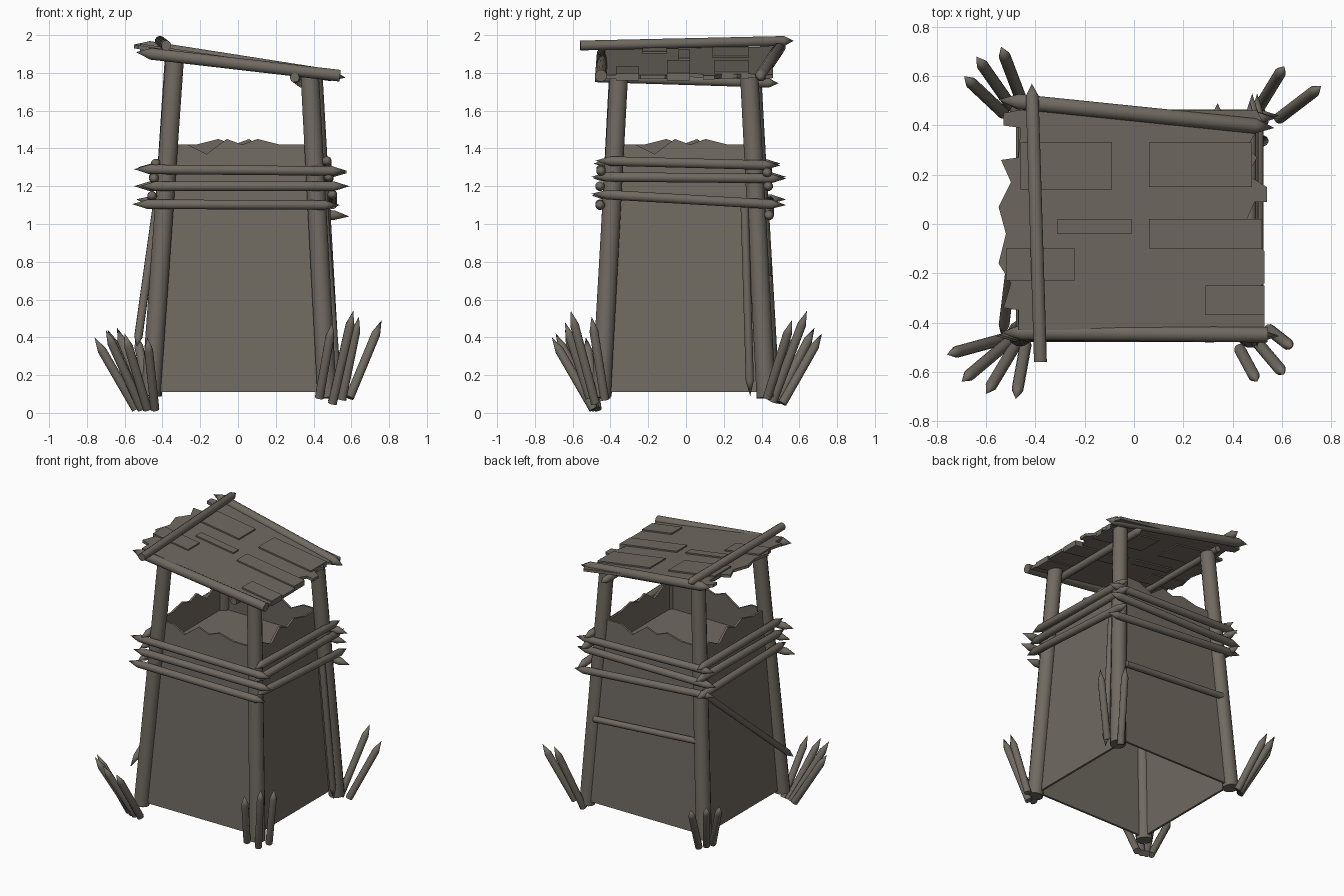
import bpy, bmesh, math
from mathutils import Vector

wood = bpy.data.materials.new("weathered grey wood")
wood.diffuse_color = (0.16, 0.142, 0.118, 1)


def finish(name, bm, smooth=False):
    bmesh.ops.recalc_face_normals(bm, faces=bm.faces)
    me = bpy.data.meshes.new(name)
    bm.to_mesh(me)
    bm.free()
    me.materials.append(wood)
    ob = bpy.data.objects.new(name, me)
    bpy.context.collection.objects.link(ob)
    if smooth:
        bpy.context.view_layer.objects.active = ob
        ob.select_set(True)
        bpy.ops.object.shade_smooth_by_angle(angle=math.radians(40))
        ob.select_set(False)
    return ob


def pole(name, a, b, r, tip_a=0.0, tip_b=0.0, r2=None, n=12):
    """Round log from a to b; tip_a / tip_b are lengths of sharpened ends."""
    a, b = Vector(a), Vector(b)
    d = (b - a).normalized()
    u = d.orthogonal().normalized()
    v = d.cross(u)
    bm = bmesh.new()
    rings = []
    for c, rad in ((a + d * tip_a, r), (b - d * tip_b, r2 or r)):
        rings.append([bm.verts.new(c + rad * (u * math.cos(k * math.tau / n) + v * math.sin(k * math.tau / n)))
                      for k in range(n)])
    for k in range(n):
        j = (k + 1) % n
        bm.faces.new((rings[0][k], rings[0][j], rings[1][j], rings[1][k]))
    for ring, tip, end in ((rings[0], tip_a, a), (rings[1], tip_b, b)):
        if tip:
            p = bm.verts.new(end)
            for k in range(n):
                bm.faces.new((ring[k], ring[(k + 1) % n], p))
        else:
            bm.faces.new(ring)
    return finish(name, bm, True)


def slab(name, pts, offset):
    """Flat outline extruded by an offset vector."""
    bm = bmesh.new()
    f = bm.faces.new([bm.verts.new(p) for p in pts])
    ext = bmesh.ops.extrude_face_region(bm, geom=[f], use_keep_orig=True)
    bmesh.ops.translate(bm, vec=offset, verts=[g for g in ext["geom"] if isinstance(g, bmesh.types.BMVert)])
    return finish(name, bm)


# corner posts leaning inwards
pole("post_front_left", (-0.462, -0.445, 0.09), (-0.335, -0.355, 1.87), 0.053, r2=0.05)
pole("post_front_right", (0.472, -0.45, 0.08), (0.38, -0.355, 1.79), 0.053, r2=0.05)
pole("post_back_left", (-0.455, 0.445, 0.09), (-0.34, 0.345, 1.87), 0.053, r2=0.05)
pole("post_back_right", (0.495, 0.425, 0.08), (0.40, 0.335, 1.78), 0.053, r2=0.05)

# walls with jagged tops, open below
TOP = [(-1, 0), (-0.72, 0), (-0.45, -0.05), (-0.16, 0.03), (0.06, 0), (0.28, 0.03), (0.6, 0), (1, 0)]
for k, name in enumerate(("wall_front", "wall_right", "wall_back", "wall_left")):
    ang = k * math.pi / 2

    def place(s, out, z):
        return Vector((s * math.cos(ang) + out * math.sin(ang), s * math.sin(ang) - out * math.cos(ang), z))
    foot = 0.46 if k in (1, 3) else 0.45
    pts = [place(-0.45, foot, 0.11), place(0.45, foot, 0.11)]
    for t, dz in reversed(TOP):
        z = 1.42 + dz
        out = foot - (z - 0.11) * 0.06
        pts.append(place(t * 0.37, out, z))
    slab(name, pts, place(0, -0.015, 0))

# lookout floor
slab("floor", [(-0.38, -0.38, 1.2), (0.38, -0.38, 1.2), (0.38, 0.38, 1.2), (-0.38, 0.38, 1.2)], (0, 0, 0.02))

# sharpened rails round the walls: (start, end)
RAILS = {
    "front_rail": [((-0.55, -0.45, 1.29), (0.58, -0.45, 1.28)), ((-0.52, -0.455, 1.2), (0.59, -0.455, 1.2)),
                   ((-0.56, -0.455, 1.105), (0.54, -0.455, 1.1))],
    "back_rail": [((-0.53, 0.43, 1.3), (0.58, 0.43, 1.27)), ((-0.55, 0.435, 1.2), (0.57, 0.435, 1.2)),
                  ((-0.54, 0.44, 1.13), (0.59, 0.44, 1.04))],
    "right_rail": [((0.47, -0.48, 1.335), (0.47, 0.50, 1.31)), ((0.48, -0.50, 1.25), (0.48, 0.53, 1.24)),
                   ((0.5, -0.50, 1.16), (0.5, 0.53, 1.1))],
    "left_rail": [((-0.435, -0.49, 1.32), (-0.435, 0.50, 1.32)), ((-0.445, -0.49, 1.24), (-0.445, 0.53, 1.25)),
                  ((-0.455, -0.50, 1.15), (-0.455, 0.53, 1.13))],
}
for name, rows in RAILS.items():
    for i, (a, b) in enumerate(rows):
        pole(f"{name}_{i}", a, b, 0.026, 0.08, 0.08)

# loose braces on the back and sides
pole("back_brace", (0.43, 0.435, 0.71), (-0.41, 0.435, 0.77), 0.022)
pole("left_brace", (-0.425, 0.43, 1.13), (-0.535, -0.47, 0.35), 0.022, 0, 0.08)
pole("right_brace", (0.455, 0.31, 1.1), (0.53, 0.34, 0.09), 0.022, 0, 0.08)

# sharpened stakes fanned out at the corners: (foot, tip)
STAKES = [
    ((-0.54, -0.47, 0.02), (-0.76, -0.53, 0.40)), ((-0.51, -0.48, 0.02), (-0.70, -0.64, 0.44)),
    ((-0.48, -0.49, 0.02), (-0.60, -0.69, 0.42)), ((-0.44, -0.49, 0.02), (-0.48, -0.71, 0.40)),
    ((-0.53, 0.45, 0.07), (-0.69, 0.60, 0.44)), ((-0.50, 0.48, 0.06), (-0.64, 0.68, 0.45)),
    ((-0.46, 0.51, 0.05), (-0.54, 0.72, 0.42)),
    ((0.59, 0.43, 0.08), (0.76, 0.56, 0.49)), ((0.50, 0.46, 0.06), (0.61, 0.64, 0.54)),
    ((0.55, -0.43, 0.07), (0.64, -0.50, 0.51)), ((0.50, -0.48, 0.05), (0.61, -0.61, 0.54)),
    ((0.43, -0.51, 0.08), (0.50, -0.64, 0.48)),
]
for i, (a, b) in enumerate(STAKES):
    pole(f"stake_{i}", a, b, 0.024, 0, 0.08)


# sloping roof with ragged ends
def roof_z(x):
    return 1.857 - 0.15 * x


LEFT = [(-0.48, 0.46), (-0.53, 0.45), (-0.53, 0.40), (-0.46, 0.39), (-0.47, 0.27), (-0.54, 0.26), (-0.50, 0.17),
        (-0.55, 0.07), (-0.52, -0.04), (-0.55, -0.16), (-0.50, -0.24), (-0.53, -0.34), (-0.47, -0.35), (-0.47, -0.43)]
RIGHT = [(0.53, -0.43), (0.53, -0.30), (0.49, -0.27), (0.53, -0.24), (0.53, -0.11), (0.48, -0.06), (0.45, 0.0),
         (0.49, 0.09), (0.54, 0.09), (0.54, 0.15), (0.46, 0.20), (0.50, 0.27), (0.46, 0.31), (0.52, 0.42), (0.5, 0.46)]
slab("roof", [(x, y, roof_z(x) - 0.01) for x, y in LEFT + RIGHT], (0, 0, 0.02))

# patch boards set through the roof: x0, x1, y0, y1
PATCHES = [(-0.46, -0.09, 0.14, 0.33), (0.06, 0.48, 0.15, 0.33), (-0.31, -0.01, -0.04, 0.02),
           (0.06, 0.52, -0.10, 0.02), (-0.52, -0.24, -0.23, -0.10), (0.29, 0.53, -0.37, -0.25)]
for i, (x0, x1, y0, y1) in enumerate(PATCHES):
    slab(f"roof_patch_{i}", [(x, y, roof_z(x) - 0.018) for x, y in ((x0, y0), (x1, y0), (x1, y1), (x0, y1))],
         (0, 0, 0.038))

# roof beams
pole("front_roof_beam", (-0.54, -0.44, 1.91), (0.54, -0.45, 1.785), 0.032, 0.08, 0)
pole("back_roof_beam", (-0.55, 0.505, 1.95), (0.57, 0.39, 1.775), 0.032, 0.08, 0.08)
pole("top_cross_beam", (-0.38, -0.56, 1.945), (-0.415, 0.57, 1.97), 0.027, 0, 0.05)
pole("under_cross_beam", (0.30, -0.48, 1.775), (0.34, 0.49, 1.745), 0.025, 0, 0.05)
pole("under_cross_beam_left", (-0.36, -0.43, 1.88), (-0.36, 0.43, 1.88), 0.022)
